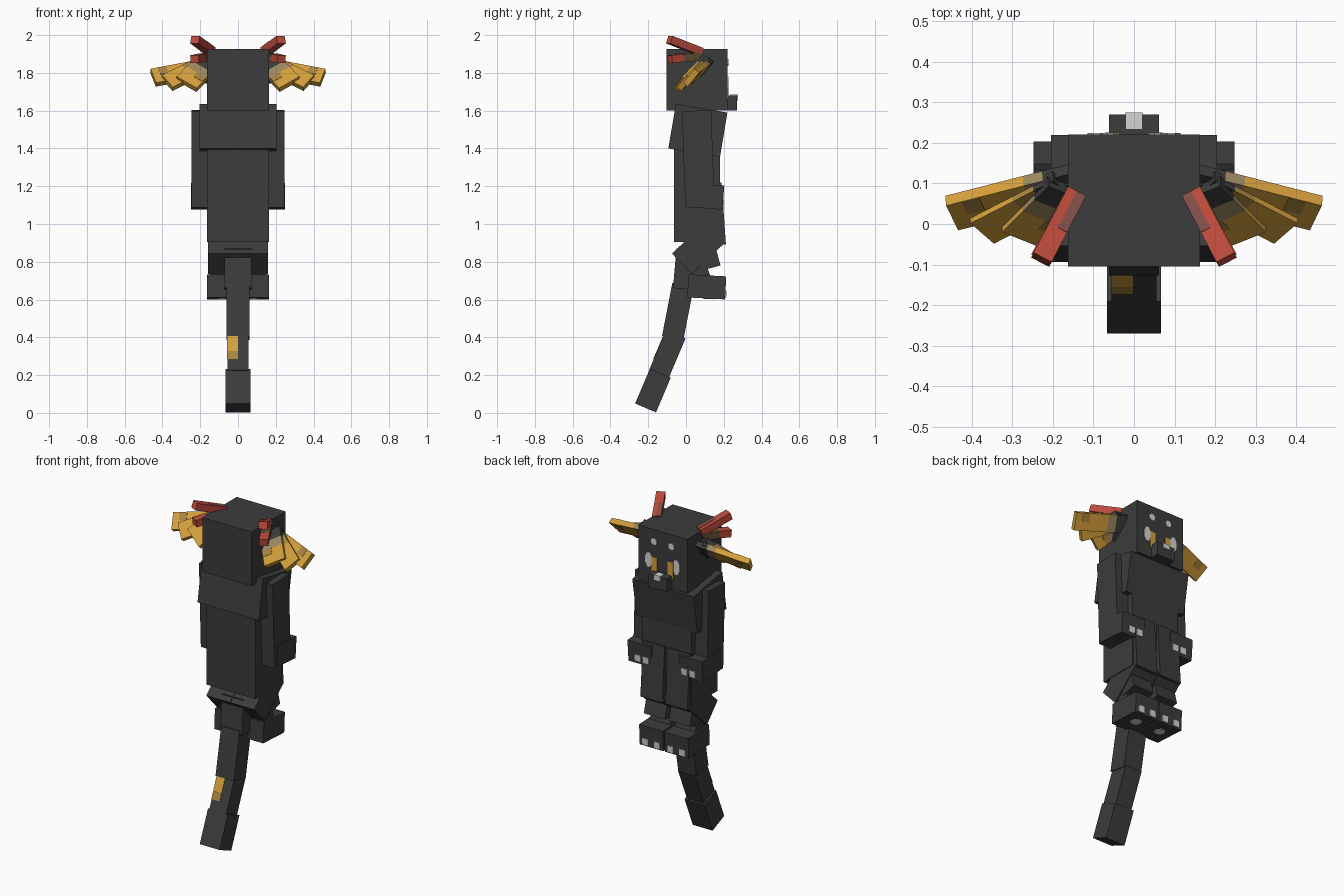
import bpy
import bmesh
from math import radians, sin, cos
from mathutils import Vector, Matrix

cube = bpy.data.objects.get("Cube")
if cube:
    bpy.data.objects.remove(cube, do_unlink=True)


def material(name, r, g, b):
    m = bpy.data.materials.new(name)
    m.use_nodes = True
    m.diffuse_color = (r, g, b, 1)
    bsdf = next(n for n in m.node_tree.nodes if n.type == 'BSDF_PRINCIPLED')
    bsdf.inputs["Base Color"].default_value = (r, g, b, 1)
    bsdf.inputs["Roughness"].default_value = 0.9
    return m


FUR = material("charcoal fur", 0.045, 0.045, 0.045)
GOLD = material("gold", 0.66, 0.35, 0.045)
OCHRE = material("ochre", 0.40, 0.23, 0.05)
TAN = material("dusty tan", 0.34, 0.25, 0.12)
BROWN = material("dark brown", 0.13, 0.09, 0.04)
RED = material("red", 0.5, 0.07, 0.045)
ROSE = material("dull rose", 0.22, 0.075, 0.065)
WHITE = material("pale grey", 0.66, 0.66, 0.66)


def add_object(name, me, mat):
    me.materials.append(mat)
    ob = bpy.data.objects.new(name, me)
    bpy.context.collection.objects.link(ob)


def block(name, mat, centre, ex, ey, ez):
    """Box from its centre and three full edge vectors."""
    c, ex, ey, ez = (Vector(v) for v in (centre, ex, ey, ez))
    if ex.cross(ey).dot(ez) < 0:
        ex = -ex
    signs = [(-.5, -.5), (.5, -.5), (.5, .5), (-.5, .5)]
    verts = [c + ex * a + ey * b + ez * h for h in (-.5, .5) for a, b in signs]
    faces = [(3, 2, 1, 0), (4, 5, 6, 7)]
    faces += [(i, (i + 1) % 4, (i + 1) % 4 + 4, i + 4) for i in range(4)]
    me = bpy.data.meshes.new(name)
    me.from_pydata(verts, [], faces)
    add_object(name, me, mat)


def slab(name, mat, x, width, yz, size, tilt=0, off=(0, 0)):
    """Box tilted about x; off shifts it along its own tilted axes."""
    t = radians(tilt)
    ya, za = Vector((0, cos(t), sin(t))), Vector((0, -sin(t), cos(t)))
    c = Vector((x, *yz)) + ya * off[0] + za * off[1]
    block(name, mat, c, (width, 0, 0), ya * size[0], za * size[1])


def spot(name, mat, centre, width, height, turn):
    """Thin octagonal plate, turned about x from lying flat."""
    bm = bmesh.new()
    place = (Matrix.Translation(centre) @ Matrix.Rotation(radians(turn), 4, 'X')
             @ Matrix.Diagonal((width, height, .006, 1))
             @ Matrix.Rotation(radians(22.5), 4, 'Z'))
    bmesh.ops.create_cone(bm, cap_ends=True, segments=8, radius1=.54, radius2=.54,
                          depth=1, matrix=place)
    me = bpy.data.meshes.new(name)
    bm.to_mesh(me)
    bm.free()
    add_object(name, me, mat)


# Head, snout and trunk
slab("head", FUR, 0, .326, (.058, 1.763), (.325, .325))
slab("snout", FUR, 0, .122, (.24, 1.64), (.06, .08))
slab("nose", WHITE, 0, .042, (.254, 1.67), (.042, .03))
slab("chest", FUR, 0, .408, (.063, 1.495), (.277, .239), -9.5)
slab("body", FUR, 0, .326, (.058, 1.155), (.245, .5))

# Tail: centre, size, tilt and width of each joint
tail = [("tail_base", (.005, .76), (.13, .21), -5, .145),
        ("tail_upper", (-.043, .537), (.115, .285), -11, .122),
        ("tail_lower", (-.099, .31), (.112, .23), -23, .112),
        ("tail_tip", (-.175, .118), (.12, .2), -23, .132)]
for name, yz, size, tilt, width in tail:
    slab(name, FUR, 0, width, yz, size, tilt)
_, yz, _, tilt, _ = tail[2]
slab("tail_patch", GOLD, -.029, .056, yz, (.004, .1), tilt, (-.057, .045))
slab("tail_patch_edge", OCHRE, -.029, .056, yz, (.004, .045), tilt, (-.057, -.028))

for side, s in (("left", 1), ("right", -1)):
    def part(name, mat, x, *rest):
        slab(f"{side}_{name}", mat, s * x, *rest)

    # Painted face
    spot(f"{side}_brow_spot", WHITE, (s * .058, .221, 1.855), .038, .038, 90)
    spot(f"{side}_eye_white", WHITE, (s * .092, .221, 1.738), .045, .088, 90)
    part("eye_iris", GOLD, .054, .036, (.222, 1.712), (.006, .1))

    # Arm, hand and claws
    part("arm", FUR, .172, .146, (.065, 1.345), (.155, .51), 2)
    hand = (.108, 1.147)
    part("hand", FUR, .170, .156, hand, (.18, .128), -4.5)
    for x in (.128, .182):
        part("hand_claw", WHITE, x, .038, hand, (.009, .038), -4.5, (.091, -.028))

    # Leg, foot and claws
    part("thigh", FUR, .083, .146, (.11, 1.05), (.18, .33), 4)
    part("knee", FUR, .080, .158, (.068, .874), (.248, .15), 43)
    part("shin", FUR, .083, .14, (.115, .84), (.1, .15), 15)
    part("ankle", FUR, .083, .135, (.07, .755), (.09, .1), 20)
    foot = (.11, .667)
    part("foot", FUR, .084, .158, foot, (.2, .122), -3)
    spot(f"{side}_foot_pad", WHITE, (s * .084, .118, .606), .058, .062, -3)
    for x in (.045, .123):
        part("foot_claw", WHITE, x, .038, foot, (.009, .038), -3, (.101, -.034))

    # Ear fan: three feathers splayed from one root, coloured along their lengths
    def mirror(v):
        return Vector((s * v[0], v[1], v[2]))

    out = Vector((.95, -.243, -.182)).normalized()
    down = Vector((-.18, -.62, -.74))
    down = (down - out * down.dot(out)).normalized()
    n = out.cross(down)
    root = Vector((.225, .112, 1.862))

    def ear_piece(name, mat, angle, u0, u1, v0, v1, thick, lift=0):
        a = radians(angle)
        u, v = out * cos(a) + down * sin(a), down * cos(a) - out * sin(a)
        c = root + u * (u0 + u1) / 2 + v * (v0 + v1) / 2 + n * lift
        block(f"{side}_ear_{name}", mat, mirror(c), mirror(u * (u1 - u0)),
              mirror(v * (v1 - v0)), mirror(n * thick))

    feathers = [("upper", 0, .10, [(-.08, 0, FUR), (0, .05, TAN), (.05, .25, GOLD)]),
                ("middle", 18, .10, [(-.03, .03, FUR), (.03, .09, OCHRE), (.09, .22, GOLD)]),
                ("lower", 38, .13, [(-.02, .04, FUR), (.04, .09, TAN), (.09, .18, GOLD)])]
    for i, (name, angle, width, lengths) in enumerate(feathers):
        for u0, u1, mat in lengths:
            ear_piece(name, mat, angle, u0, u1, 0, width, .032, .008 - .016 * i)
    ear_piece("root", FUR, 0, -.11, -.01, .03, .15, .03)
    # Mottled patches
    ear_piece("upper_mottle", OCHRE, 0, .165, .21, .002, .05, .036, .008)
    ear_piece("lower_mottle", OCHRE, 38, .09, .125, .07, .128, .036, -.024)

    # Swept horns: a red upper one, and a lower one that is red at the tip
    def horn(name, mat, a, b):
        a, b = Vector(a), Vector(b)
        d = (b - a).normalized()
        across = d.cross(Vector((0, 0, 1))).normalized()
        up = across.cross(d)
        mid = (a + b) / 2
        block(f"{side}_{name}", mat, mirror(mid), mirror(b - a),
              mirror(across * .05), mirror(up * .042))
        return mid, b - a, across, up

    mid, run, across, up = horn("upper_horn", RED, (.143, .075, 1.912), (.228, -.088, 1.976))
    block(f"{side}_upper_horn_streak", ROSE, mirror(mid + up * .021 - run * .22 + across * .012),
          mirror(run * .55), mirror(across * .026), mirror(up * .004))
    horn("lower_horn_base", BROWN, (.150, .065, 1.885), (.195, -.02, 1.88))
    horn("lower_horn_tip", RED, (.195, -.02, 1.88), (.23, -.085, 1.872))
